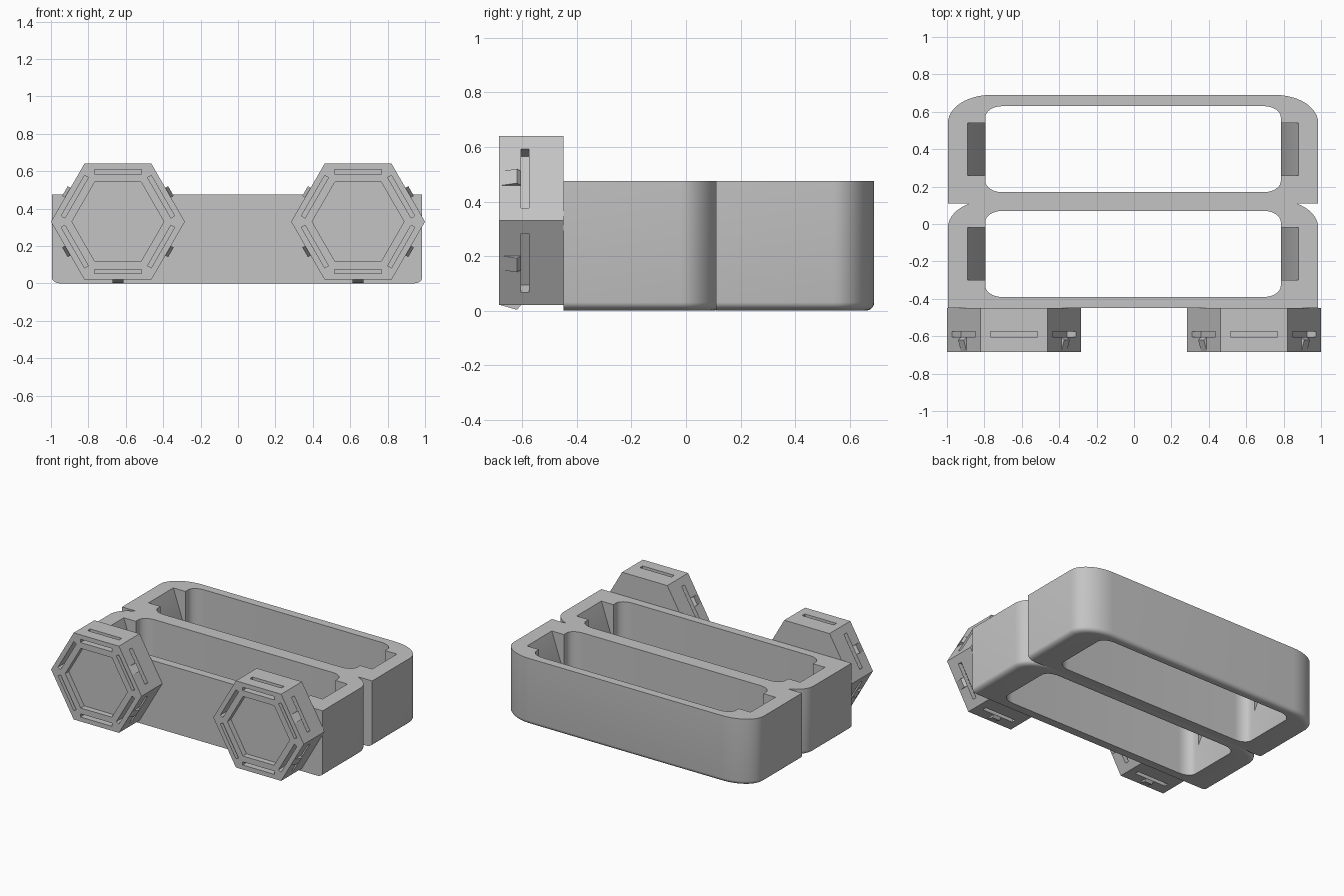
import bpy, bmesh
from math import sin, cos, pi, radians

if "Cube" in bpy.data.objects:
    bpy.data.objects.remove(bpy.data.objects["Cube"])

GREY = bpy.data.materials.new("light_grey")
GREY.use_nodes = True
GREY.diffuse_color = (0.55, 0.55, 0.55, 1)
GREY.node_tree.nodes["Principled BSDF"].inputs["Base Color"].default_value = (0.55, 0.55, 0.55, 1)


def loft(name, stacks):
    """One object holding closed solids, each lofted through a stack of equal loops."""
    bm = bmesh.new()
    for loops in stacks:
        rings = [[bm.verts.new(p) for p in loop] for loop in loops]
        n = len(rings[0])
        for a, b in zip(rings, rings[1:]):
            for i in range(n):
                j = (i + 1) % n
                bm.faces.new((a[i], a[j], b[j], b[i]))
        bm.faces.new(rings[0][::-1])
        bm.faces.new(rings[-1])
    bmesh.ops.recalc_face_normals(bm, faces=bm.faces)
    me = bpy.data.meshes.new(name)
    bm.to_mesh(me)
    bm.free()
    me.materials.append(GREY)
    ob = bpy.data.objects.new(name, me)
    bpy.context.collection.objects.link(ob)
    return ob


def combine(ob, others, operation="DIFFERENCE"):
    """Apply booleans to an object and remove the helper solids."""
    for other in others:
        mod = ob.modifiers.new("boolean", "BOOLEAN")
        mod.operation, mod.solver, mod.object = operation, "EXACT", other
    bpy.context.view_layer.update()
    me = bpy.data.meshes.new_from_object(ob.evaluated_get(bpy.context.evaluated_depsgraph_get()))
    ob.modifiers.clear()
    ob.data = me
    me.materials.clear()
    me.materials.append(GREY)
    for other in others:
        bpy.data.objects.remove(other)


def corner(cx, cy, rx, ry, start, steps=12):
    angles = [radians(start + 90 * i / steps) for i in range(steps + 1)]
    return [(cx + rx * cos(a), cy + ry * sin(a)) for a in angles]


# Trays: square front corners, rounded back corners, rounded lower edge
CX, HALF, DEPTH, HEIGHT = -0.005, 0.99, 0.58, 0.475


def tray_loop(y0, z, dx, dy):
    rx, ry = 0.23, 0.15
    x, back = HALF - 0.23, y0 + DEPTH - ry
    pts = [(CX - HALF + dx, y0), (CX + HALF - dx, y0)]
    pts += corner(CX + x, back, rx - dx, ry - dy, 0)
    pts += corner(CX - x, back, rx - dx, ry - dy, 90)
    return [(px, py, z) for px, py in pts]


def make_tray(name, y0):
    loops = []
    for i in range(6):
        a = pi / 2 * i / 5
        loops.append(tray_loop(y0, 0.03 * (1 - cos(a)), 0.045 * (1 - sin(a)), 0.03 * (1 - sin(a))))
    loops.append(tray_loop(y0, HEIGHT, 0, 0))
    return loft(name, [loops])


def tray_cutters(y0):
    # Rounded opening through the tray
    hx, rx, ry = 0.79, 0.09, 0.06
    lo, hi = y0 + 0.06 + ry, y0 + 0.52 - ry
    outline = (corner(CX + hx - rx, hi, rx, ry, 0, 8) + corner(CX - hx + rx, hi, rx, ry, 90, 8)
               + corner(CX - hx + rx, lo, rx, ry, 180, 8) + corner(CX + hx - rx, lo, rx, ry, 270, 8))
    cutters = [loft("opening_cutter", [[[(x, y, z) for x, y in outline] for z in (-0.1, 0.6)]])]
    # Sloped finger pockets at both ends
    side = [(0.7, 0.2), (hx, 0.2), (0.885, HEIGHT), (0.885, 0.6), (0.7, 0.6)]
    for s in (-1, 1):
        cutters.append(loft("pocket_cutter", [[[(CX + s * x, y0 + d, z) for x, z in side]
                                               for d in (0.15, 0.43)]]))
    return cutters


FRONT, BACK = -0.45, 0.11
trays = make_tray("double_tray", FRONT)
combine(trays, [make_tray("back_tray", BACK)], "UNION")
combine(trays, tray_cutters(FRONT) + tray_cutters(BACK))
bpy.ops.object.select_all(action="DESELECT")
trays.select_set(True)
bpy.context.view_layer.objects.active = trays
bpy.ops.object.shade_smooth_by_angle(angle=radians(30))

# Hexagonal mounts with strap slots and snap clips
HZ = 0.33


def hexagon(cx, radius, y):
    return [(cx + radius * cos(k * pi / 3), y, HZ + radius * sin(k * pi / 3)) for k in range(6)]


def along_side(cx, k, profile, half):
    """Sweep a (radius, y) profile along side k of the hexagon."""
    a = pi / 6 + k * pi / 3
    return [[(cx + r * cos(a) - u * sin(a), y, HZ + r * sin(a) + u * cos(a)) for r, y in profile]
            for u in (-half, half)]


SLOT = [(0.255, -0.72), (0.278, -0.72), (0.278, -0.605), (0.34, -0.605), (0.34, -0.575), (0.255, -0.575)]
CLIP = [(0.305, -0.68), (0.31, -0.68), (0.327, -0.62), (0.31, -0.605), (0.305, -0.605)]

for side, cx in (("right", -0.642), ("left", 0.642)):
    mount = loft(side + "_hex_mount", [[hexagon(cx, 0.358, -0.685), hexagon(cx, 0.358, FRONT)]])
    combine(mount, [
        loft("recess_cutter", [[hexagon(cx, 0.246, -0.75), hexagon(cx, 0.246, -0.645)]]),
        loft("slot_cutter", [along_side(cx, k, SLOT, 0.125) for k in range(6)])])
    loft(side + "_snap_clips", [along_side(cx, k, CLIP, 0.03) for k in range(6) if k != 1])
